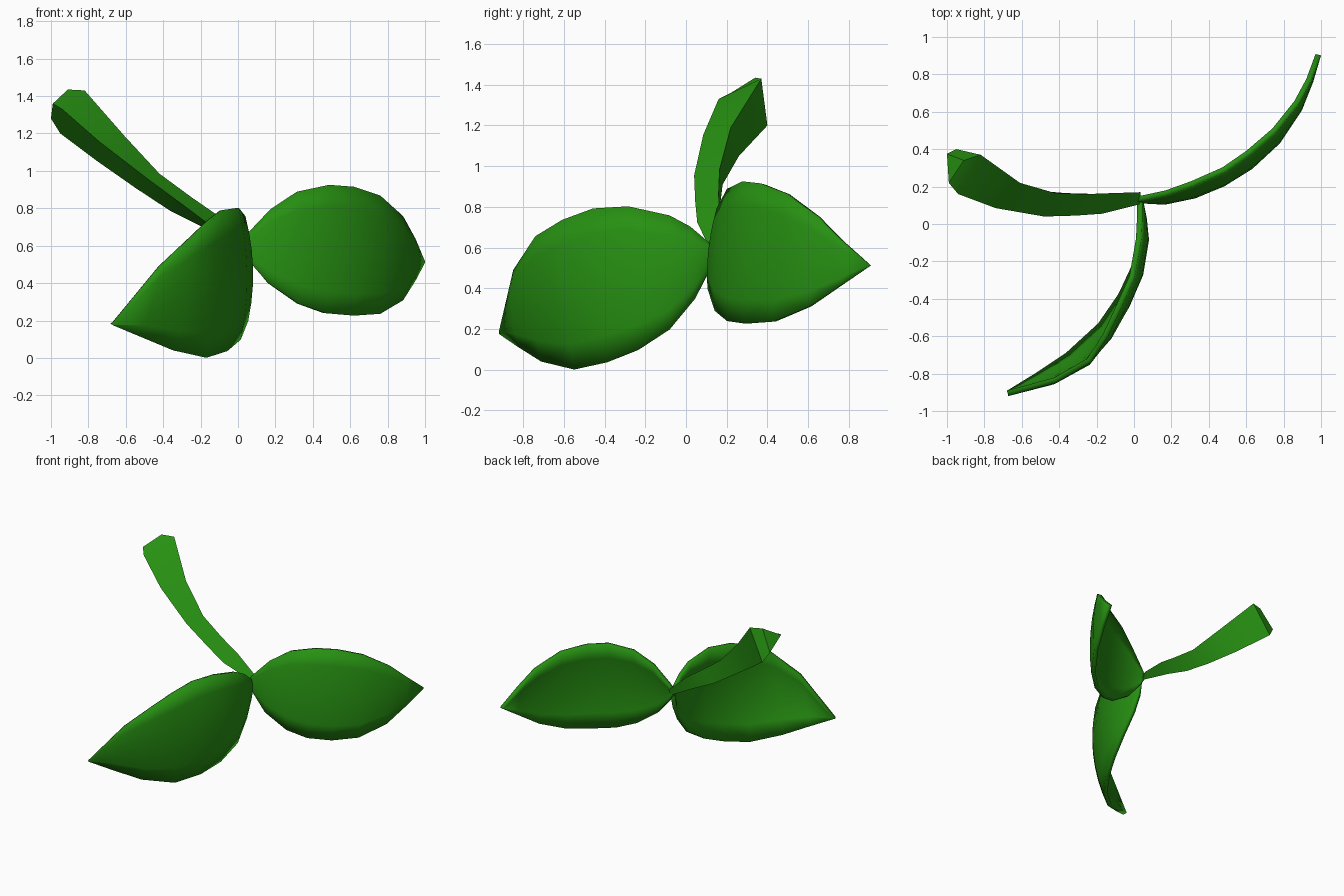
import bpy, bmesh
from mathutils import Vector

if "Cube" in bpy.data.objects:
    bpy.data.objects.remove(bpy.data.objects["Cube"])

green = bpy.data.materials.new("leaf green")
green.diffuse_color = (0.02, 0.28, 0.006, 1)
green.use_nodes = True
green.node_tree.nodes["Principled BSDF"].inputs["Base Color"].default_value = green.diffuse_color


def make_object(name, rings, closed):
    """Loft rows of points into a mesh; closed rows become a capped tube."""
    bm = bmesh.new()
    rows = [[bm.verts.new(p) for p in r] for r in rings]
    n = len(rows[0])
    for r0, r1 in zip(rows, rows[1:]):
        for j in range(n if closed else n - 1):
            k = (j + 1) % n
            bm.faces.new((r0[j], r0[k], r1[k], r1[j]))
    if closed:
        bm.faces.new(rows[0])
        bm.faces.new(rows[-1])
    bmesh.ops.remove_doubles(bm, verts=bm.verts, dist=0.0005)
    bmesh.ops.recalc_face_normals(bm, faces=bm.faces)
    mesh = bpy.data.meshes.new(name)
    bm.to_mesh(mesh)
    bm.free()
    mesh.materials.append(green)
    ob = bpy.data.objects.new(name, mesh)
    bpy.context.collection.objects.link(ob)
    bpy.ops.object.select_all(action='DESELECT')
    ob.select_set(True)
    bpy.context.view_layer.objects.active = ob
    bpy.ops.object.shade_smooth_by_angle(angle=0.7)
    return ob


def leaf(name, upper, lower, side, bulge):
    """Cupped blade between its upper and lower rim lines."""
    up, lo = [Vector(p) for p in upper], [Vector(p) for p in lower]
    mid = [(a + b) / 2 for a, b in zip(up, lo)]
    widest = max((a - b).length for a, b in zip(up, lo))
    rings = []
    for i, (a, b) in enumerate(zip(up, lo)):
        t = mid[min(i + 1, len(mid) - 1)] - mid[max(i - 1, 0)]
        out = Vector((t.y, -t.x, 0)).normalized() * side
        depth = bulge * (a - b).length / widest
        rings.append([a.lerp(b, u) + out * depth * 4 * u * (1 - u)
                      for u in (0, .17, .33, .5, .67, .83, 1)])
    ob = make_object(name, rings, False)
    m = ob.modifiers.new("thickness", 'SOLIDIFY')
    m.thickness, m.offset = 0.03, 0
    return ob


# right leaf
leaf("right_leaf",
     [(.02, .135, .62), (.05, .14, .66), (.17, .165, .79), (.31, .215, .885),
      (.48, .29, .922), (.61, .38, .912), (.75, .50, .865), (.87, .65, .755),
      (.935, .77, .635), (.985, .905, .515)],
     [(.02, .135, .58), (.05, .125, .53), (.16, .12, .40), (.32, .155, .29),
      (.46, .215, .24), (.61, .305, .227), (.75, .435, .237), (.87, .61, .31),
      (.935, .765, .415), (.985, .905, .51)], 1, .03)

# front leaf, drooping to the left
leaf("front_leaf",
     [(.025, .12, .61), (.03, .10, .63), (.03, .02, .70), (.025, -.08, .755),
      (-.01, -.28, .80), (-.085, -.45, .79), (-.155, -.60, .735),
      (-.24, -.73, .655), (-.42, -.835, .49), (-.675, -.905, .185)],
     [(.025, .12, .57), (.03, .10, .47), (.035, .04, .35), (.04, -.08, .20),
      (.0, -.23, .10), (-.07, -.38, .04), (-.18, -.54, .005),
      (-.355, -.70, .045), (-.52, -.81, .115), (-.675, -.905, .18)], -1, .045)

# three-sided curved stem with a bevelled end
make_object("stem", [
    [(.035, .17, .63), (.03, .105, .62), (.035, .14, .575)],
    [(-.12, .165, .77), (-.17, .055, .725), (-.19, .16, .70)],
    [(-.25, .16, .86), (-.31, .045, .83), (-.36, .165, .785)],
    [(-.42, .165, .985), (-.48, .04, .955), (-.55, .18, .91)],
    [(-.61, .22, 1.19), (-.74, .085, 1.155), (-.75, .26, 1.05)],
    [(-.82, .37, 1.43), (-.94, .16, 1.33), (-.95, .40, 1.20)],
    [(-.91, .34, 1.435), (-.99, .22, 1.36), (-1.0, .375, 1.28)]], True)
